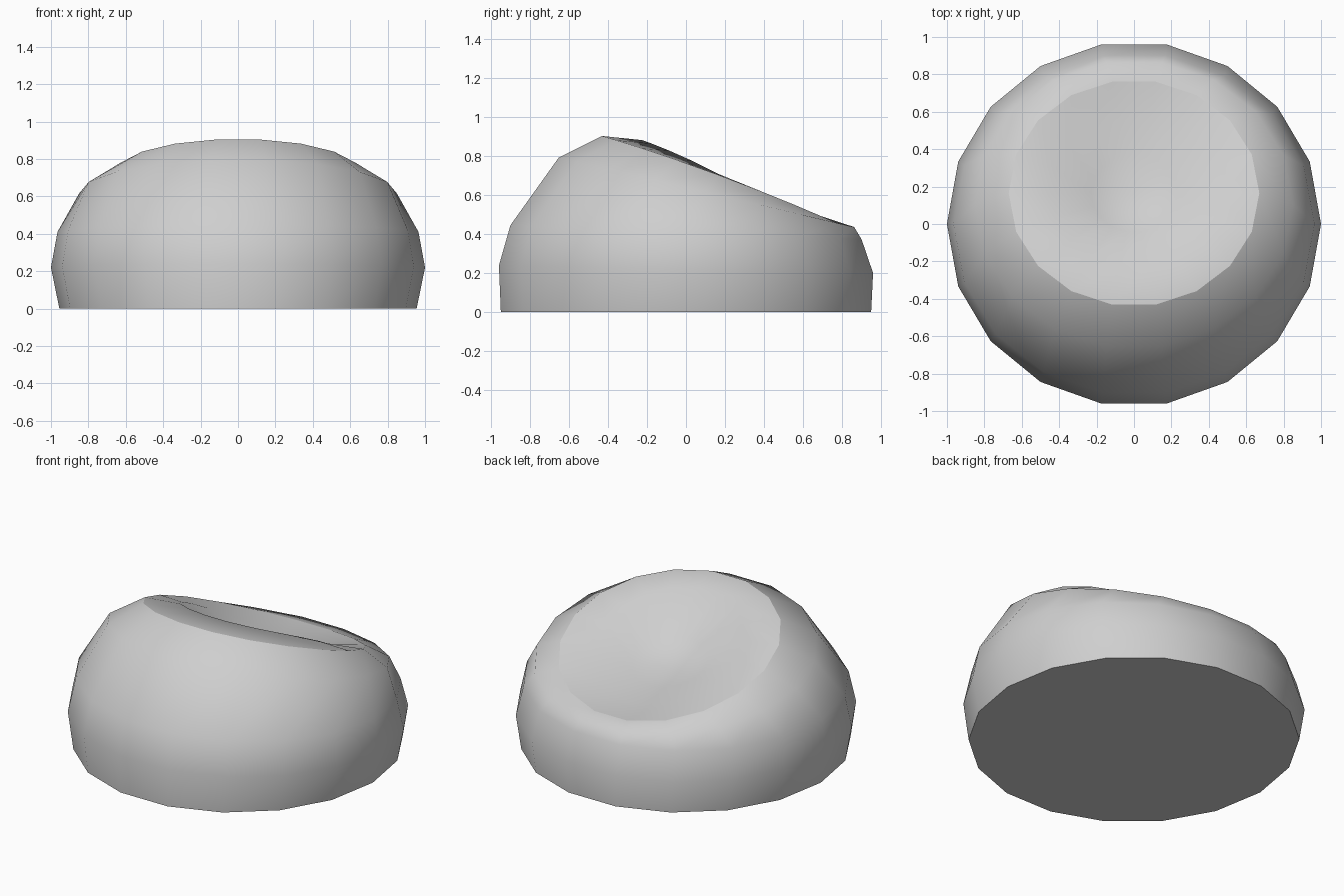
import bpy, bmesh, math

if "Cube" in bpy.data.objects:
    bpy.data.objects.remove(bpy.data.objects["Cube"], do_unlink=True)

SIDES = 18

fabric = bpy.data.materials.new("light_grey_fabric")
fabric.use_nodes = True
fabric.diffuse_color = (0.62, 0.62, 0.62, 1)
fabric.node_tree.nodes["Principled BSDF"].inputs["Base Color"].default_value = (0.62, 0.62, 0.62, 1)


def ring(rx, ry, cy, z, tilt, bend=0.0):
    """Oval ring whose height falls from front to back."""
    pts = []
    for i in range(SIDES):
        a = math.tau * i / SIDES
        dy = ry * math.sin(a)
        pts.append((rx * math.cos(a), cy + dy, z - tilt * dy - bend * dy * dy))
    return pts


def loft(name, rings, base=False, centre=None):
    """Bridge rings in order, with an optional flat base and a closing centre point."""
    bm = bmesh.new()
    loops = [[bm.verts.new(p) for p in r] for r in rings]
    for low, high in zip(loops, loops[1:]):
        for i in range(SIDES):
            j = (i + 1) % SIDES
            bm.faces.new((low[i], low[j], high[j], high[i]))
    if base:
        bm.faces.new(loops[0][::-1])
    if centre:
        tip = bm.verts.new(centre)
        for i in range(SIDES):
            bm.faces.new((loops[-1][i], loops[-1][(i + 1) % SIDES], tip))
    mesh = bpy.data.meshes.new(name)
    bm.to_mesh(mesh)
    bm.free()
    mesh.materials.append(fabric)
    obj = bpy.data.objects.new(name, mesh)
    bpy.context.collection.objects.link(obj)
    bpy.ops.object.select_all(action="DESELECT")
    obj.select_set(True)
    bpy.context.view_layer.objects.active = obj
    bpy.ops.object.shade_smooth_by_angle(angle=math.radians(60))
    return obj


# Shared rim between the bag and its seat
rim = ring(0.67, 0.605, 0.165, 0.705, 0.37, 0.06)

# Rounded bag with a flat base
loft("bag_body", [
    ring(0.955, 0.965, 0, 0, 0),
    ring(1.0, 0.975, 0, 0.22, 0.02),
    ring(0.965, 0.915, 0, 0.41, 0.04),
    ring(0.85, 0.77, 0.105, 0.615, 0.235),
    rim,
], base=True)

# Sunken seat: level lip at the front, dropping into a hollow towards the back
loft("seat_hollow", [
    rim,
    ring(0.45, 0.395, 0.165, 0.71, 0.53, 0.22),
    ring(0.23, 0.21, 0.165, 0.58, 0.33),
], centre=(0, 0.165, 0.54))
